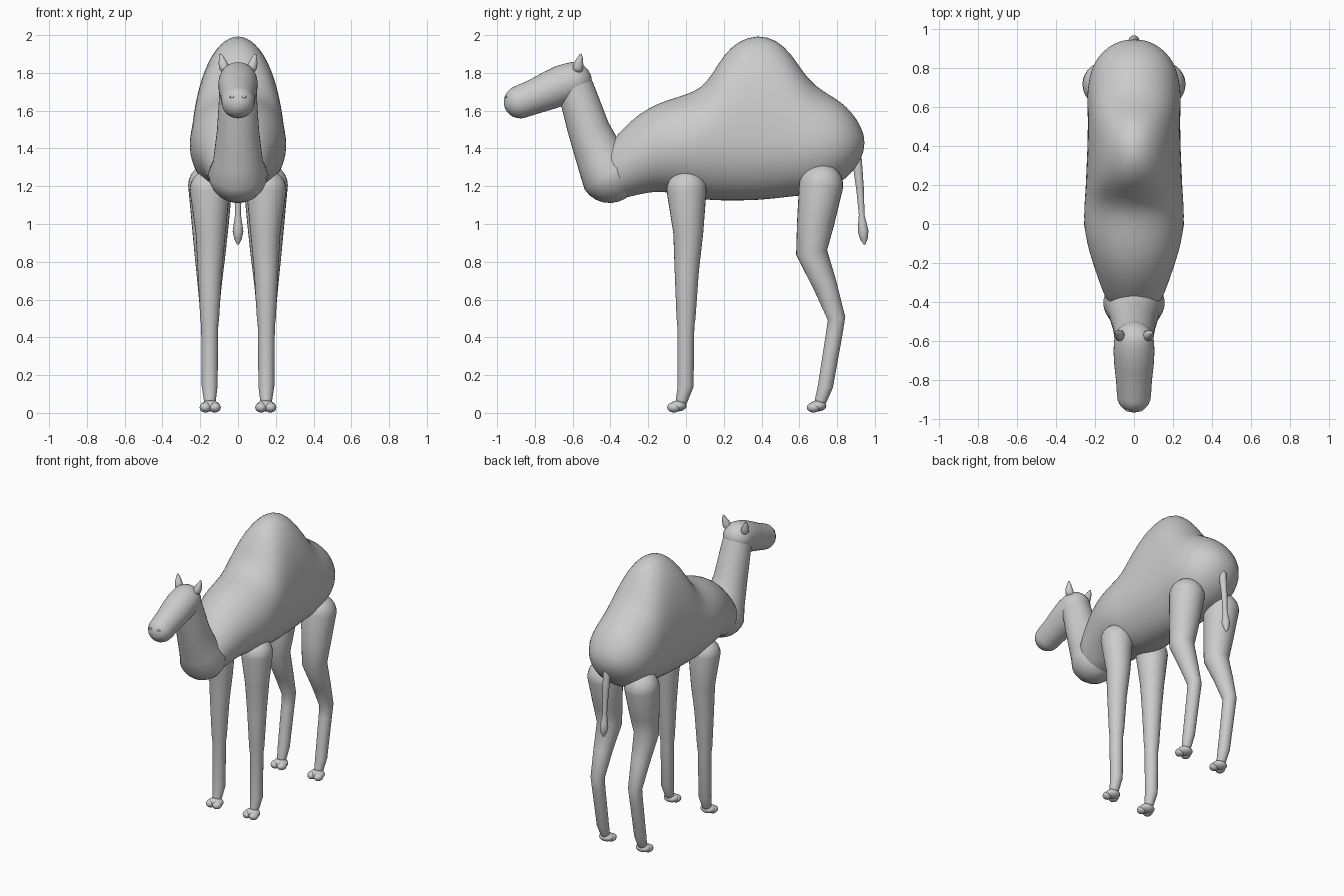
import bpy, bmesh, math
from mathutils import Vector

if "Cube" in bpy.data.objects:
    bpy.data.objects.remove(bpy.data.objects["Cube"])


def loft(name, rings, subsurf=0, mirror=False):
    """Skin a list of vertex rings, closing both ends."""
    bm = bmesh.new()
    loops = [[bm.verts.new(p) for p in ring] for ring in rings]
    n = len(loops[0])
    for a, b in zip(loops, loops[1:]):
        for i in range(n):
            j = (i + 1) % n
            bm.faces.new((a[i], a[j], b[j], b[i]))
    bm.faces.new(loops[0])
    bm.faces.new(loops[-1])
    bmesh.ops.recalc_face_normals(bm, faces=bm.faces)
    return finish(name, bm, subsurf, mirror)


def finish(name, bm, subsurf=0, mirror=False):
    mesh = bpy.data.meshes.new(name)
    bm.to_mesh(mesh)
    bm.free()
    for f in mesh.polygons:
        f.use_smooth = True
    ob = bpy.data.objects.new(name, mesh)
    bpy.context.collection.objects.link(ob)
    if mirror:
        m = ob.modifiers.new("mirror", 'MIRROR')
        m.use_mirror_merge = False
    if subsurf:
        ob.modifiers.new("smooth", 'SUBSURF').levels = subsurf
        ob.modifiers["smooth"].render_levels = subsurf
    return ob


def tube(name, pts, sides=28, mirror=False):
    """Round limb through (x, y, z, radius) points with domed ends."""
    P = [Vector(p[:3]) for p in pts]
    R = [p[3] for p in pts]
    T = [(P[min(i + 1, len(P) - 1)] - P[max(i - 1, 0)]).normalized() for i in range(len(P))]
    dome = [math.radians(a) for a in (88, 75, 60, 45, 30, 15)]
    stations = [(P[0] - T[0] * R[0] * math.sin(a), T[0], R[0] * math.cos(a)) for a in dome]
    stations += list(zip(P, T, R))
    stations += [(P[-1] + T[-1] * R[-1] * math.sin(a), T[-1], R[-1] * math.cos(a))
                 for a in reversed(dome)]
    rings = []
    for c, t, r in stations:
        n = Vector((0, -t.z, t.y)).normalized()
        rings.append([c + Vector((1, 0, 0)) * r * math.cos(k) + n * r * math.sin(k)
                      for k in (2 * math.pi * i / sides for i in range(sides))])
    return loft(name, rings, mirror=mirror)


def blobs(name, items):
    """Mirrored ellipsoids given as (centre, radii)."""
    bm = bmesh.new()
    for c, r in items:
        vs = bmesh.ops.create_uvsphere(bm, u_segments=20, v_segments=12, radius=1)["verts"]
        bmesh.ops.scale(bm, vec=r, verts=vs)
        bmesh.ops.translate(bm, vec=c, verts=vs)
    return finish(name, bm, mirror=True)


# Body with hump: y, bottom, top, half width
body = [
    (-.47, 1.22, 1.32, .05), (-.45, 1.17, 1.37, .09), (-.40, 1.13, 1.43, .14),
    (-.30, 1.14, 1.545, .177), (-.20, 1.17, 1.615, .212), (-.10, 1.17, 1.658, .242),
    (0, 1.145, 1.685, .258), (.08, 1.13, 1.72, .256), (.14, 1.125, 1.795, .252),
    (.20, 1.123, 1.90, .248), (.28, 1.123, 1.975, .245), (.38, 1.125, 2.005, .240),
    (.48, 1.135, 1.98, .238), (.56, 1.145, 1.90, .238), (.62, 1.15, 1.805, .24),
    (.68, 1.16, 1.735, .24), (.75, 1.18, 1.69, .23), (.82, 1.22, 1.648, .208),
    (.88, 1.27, 1.59, .165), (.925, 1.34, 1.52, .105), (.945, 1.40, 1.46, .04),
]
rings = []
for y, lo, hi, w in body:
    zc = min((lo + hi) / 2, 1.43)
    ring = []
    for i in range(32):
        a = 2 * math.pi * i / 32
        s = math.sin(a)
        ring.append((w * math.cos(a), y, zc + s * (hi - zc if s > 0 else zc - lo)))
    rings.append(ring)
loft("body", rings, subsurf=1)

# Neck and head
tube("neck", [(0, -.585, 1.72, .097), (0, -.515, 1.50, .111),
              (0, -.445, 1.33, .132), (0, -.405, 1.268, .157)], 36)
tube("head", [(0, -.60, 1.755, .102), (0, -.65, 1.738, .105), (0, -.72, 1.708, .101),
              (0, -.80, 1.675, .092), (0, -.878, 1.646, .087)], 36)
tube("ears", [(.072, -.572, 1.825, .028), (.078, -.568, 1.85, .025),
              (.086, -.560, 1.88, .014), (.090, -.557, 1.895, .007)], 16, True)
blobs("nostrils", [((.03, -.953, 1.672), (.016, .007, .006))])

# Legs
tube("front_legs", [(.150, .003, 1.18, .106), (.145, .012, .95, .079), (.149, .004, .75, .064),
                    (.150, 0, .50, .050), (.150, -.001, .46, .045), (.150, -.002, .14, .042),
                    (.149, -.022, .07, .032)], mirror=True)
tube("hind_legs", [(.147, .715, 1.205, .117), (.147, .685, 1.0, .098), (.148, .665, .85, .083),
                   (.150, .738, .67, .063), (.150, .797, .50, .047), (.150, .785, .42, .044),
                   (.150, .738, .14, .040), (.149, .715, .07, .032)], mirror=True)

# Two-toed feet
for name, y in (("front_feet", -.05), ("hind_feet", .69)):
    blobs(name, [((.147, y + .008, .037), (.052, .045, .029)),
                 ((.122, y - .014, .029), (.031, .036, .027)),
                 ((.172, y - .014, .029), (.031, .036, .027))])

# Tail with tuft
tube("tail", [(0, .905, 1.34, .026), (0, .922, 1.18, .020), (0, .930, 1.05, .015),
              (0, .934, 1.00, .023), (0, .938, .96, .028), (0, .942, .92, .020),
              (0, .944, .90, .009)], 20)
